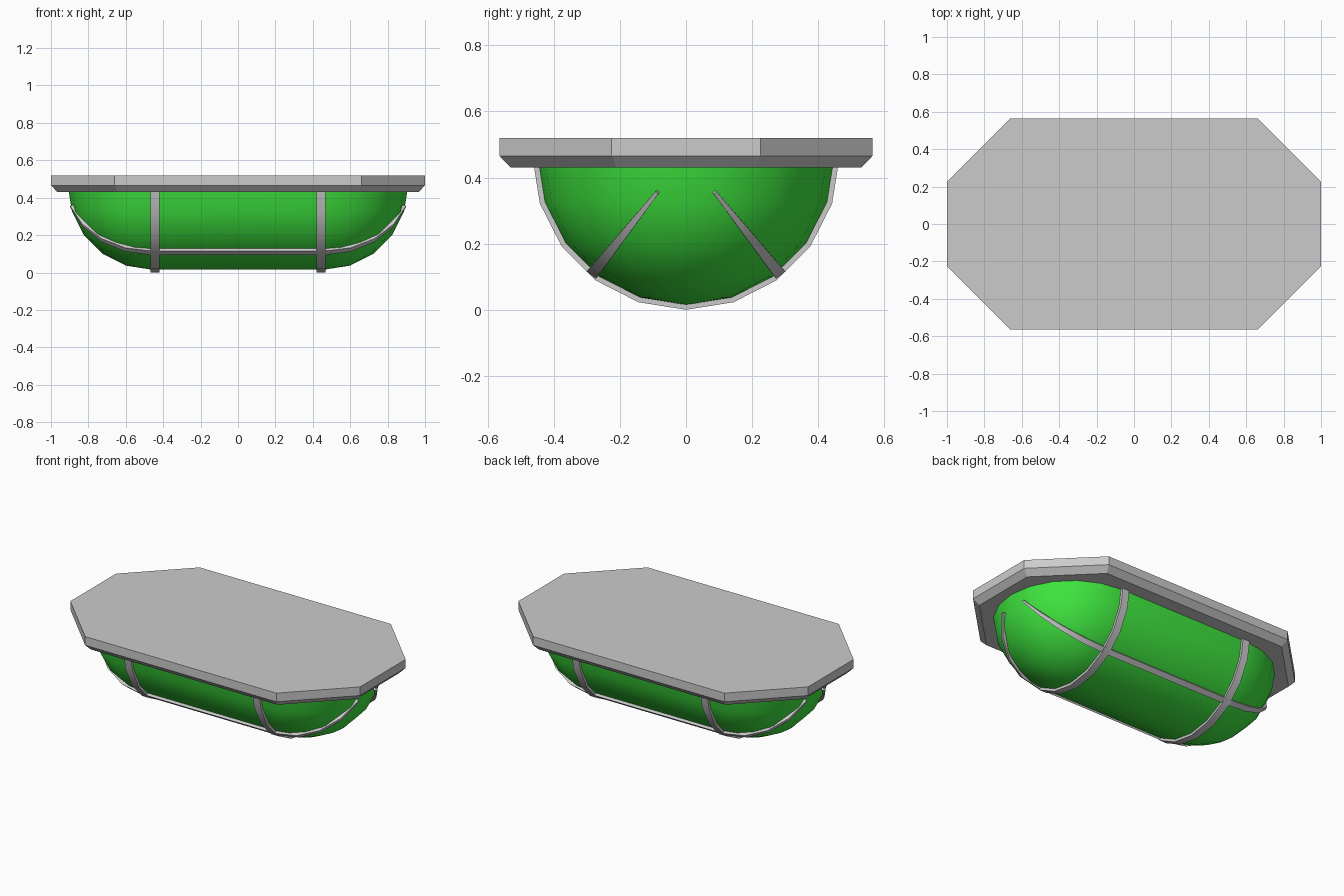
import bpy, bmesh
from math import sin, cos, radians
from mathutils import Vector

if "Cube" in bpy.data.objects:
    bpy.data.objects.remove(bpy.data.objects["Cube"])

R, CZ, HALF = 0.45, 0.465, 0.46   # dome radius, axis height, half length of straight part


def finish(name, bm, mirror=(False, False), smooth=False):
    bmesh.ops.recalc_face_normals(bm, faces=bm.faces[:])
    me = bpy.data.meshes.new(name)
    bm.to_mesh(me)
    bm.free()
    ob = bpy.data.objects.new(name, me)
    bpy.context.collection.objects.link(ob)
    if any(mirror):
        m = ob.modifiers.new("mirror", 'MIRROR')
        m.use_axis = (mirror[0], mirror[1], False)
    if smooth:
        bpy.ops.object.select_all(action='DESELECT')
        ob.select_set(True)
        bpy.context.view_layer.objects.active = ob
        bpy.ops.object.shade_smooth_by_angle(angle=radians(35))
    return ob


def loft(bm, sections, cap_start=True):
    rows = [[bm.verts.new(p) for p in s] for s in sections]
    for a, b in zip(rows, rows[1:]):
        for i in range(len(a)):
            j = (i + 1) % len(a)
            bm.faces.new((a[i], a[j], b[j], b[i]))
    if cap_start:
        bm.faces.new(rows[0])
    bm.faces.new(rows[-1])


# Octagonal mounting plate with a bevelled lower edge
def octagon(x, y, cx, cy, z):
    return [(x, -cy, z), (x, cy, z), (cx, y, z), (-cx, y, z),
            (-x, cy, z), (-x, -cy, z), (-cx, -y, z), (cx, -y, z)]

bm = bmesh.new()
loft(bm, [octagon(0.965, 0.53, 0.645, 0.21, 0.43),
          octagon(1.0, 0.565, 0.66, 0.225, 0.466),
          octagon(1.0, 0.565, 0.66, 0.225, 0.52)])
finish("mounting_plate", bm)

# Green lens: quarter sphere end, stretched to the middle and mirrored
bm = bmesh.new()
bmesh.ops.create_uvsphere(bm, u_segments=20, v_segments=10, radius=R)
bmesh.ops.delete(bm, geom=[v for v in bm.verts if v.co.z > 1e-4 or v.co.x < -1e-4],
                 context='VERTS')
seam = [e for e in bm.edges if all(abs(v.co.x) < 1e-4 for v in e.verts)]
bmesh.ops.translate(bm, verts=bm.verts[:], vec=(HALF, 0, CZ))
new = bmesh.ops.extrude_edge_only(bm, edges=seam)["geom"]
for v in new:
    if isinstance(v, bmesh.types.BMVert):
        v.co.x = 0
lens = finish("lens", bm, (True, False), True)
green = bpy.data.materials.new("green_glass")
green.diffuse_color = (0.05, 0.8, 0.05, 1)
green.use_nodes = True
green.node_tree.nodes["Principled BSDF"].inputs["Base Color"].default_value = green.diffuse_color
lens.data.materials.append(green)

# Cage hoops across the lens
bm = bmesh.new()
sections = []
for k in range(-5, 6):
    a = radians(18 * k)
    sections.append([(x, r * sin(a), CZ - r * cos(a))
                     for x, r in ((0.42, 0.43), (0.468, 0.43), (0.468, 0.465), (0.42, 0.465))])
loft(bm, sections)
finish("cage_hoops", bm, (True, False), True)

# Long cage bars that taper to points over the rounded ends
A = radians(38.5)
down = Vector((0, sin(A), -cos(A)))
side = Vector((0, cos(A), sin(A)))
bm = bmesh.new()
sections = []
for x0, deg in [(0, 0)] + [(HALF, 18 * k) for k in range(5)]:
    t = radians(deg)
    out = down * cos(t) + Vector((sin(t), 0, 0))
    w = 0.0175 * cos(t)
    base = Vector((x0, 0, CZ))
    sections.append([base + out * r + side * s
                     for s, r in ((-w, 0.43), (w, 0.43), (w, 0.461), (-w, 0.461))])
loft(bm, sections, cap_start=False)
finish("cage_bars", bm, (True, True), True)
